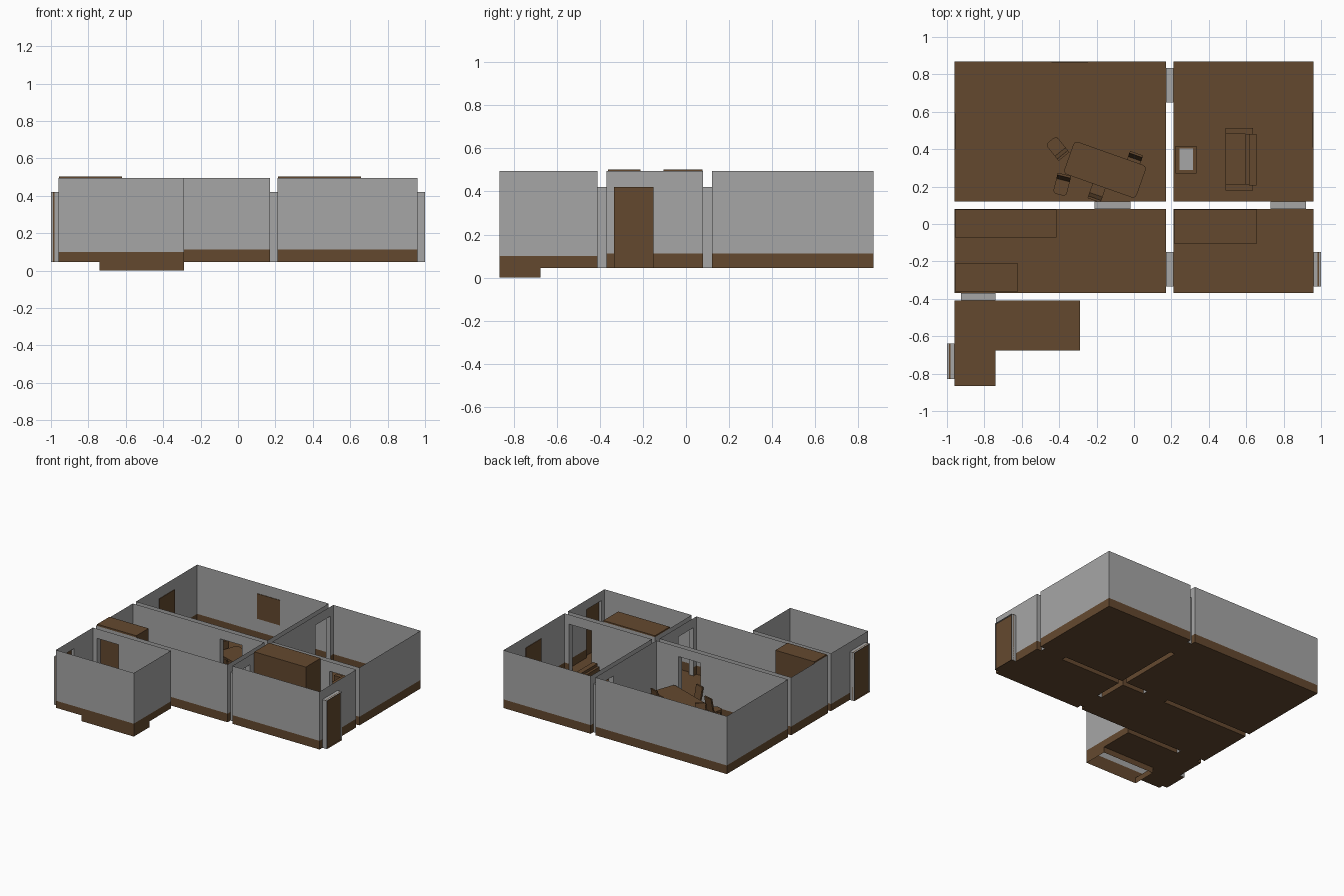
import bpy, bmesh, math
from mathutils import Matrix, Vector

if "Cube" in bpy.data.objects:
    bpy.data.objects.remove(bpy.data.objects["Cube"])

FLOOR, SKIRT, DOOR, TOP = 0.045, 0.112, 0.42, 0.494


def material(name, col):
    m = bpy.data.materials.new(name)
    m.diffuse_color = (*col, 1)
    m.use_nodes = True
    m.node_tree.nodes["Principled BSDF"].inputs["Base Color"].default_value = m.diffuse_color
    return m


GREY = material("wall_grey", (0.38, 0.38, 0.38))
BROWN = material("wood_brown", (0.127, 0.066, 0.028))


def finish(name, bm):
    me = bpy.data.meshes.new(name)
    bm.to_mesh(me)
    bm.free()
    me.materials.append(GREY)
    me.materials.append(BROWN)
    ob = bpy.data.objects.new(name, me)
    bpy.context.collection.objects.link(ob)
    return ob


def quad(bm, pts, mi):
    f = bm.faces.new([bm.verts.new(p) for p in pts])
    f.material_index = mi


def add_box(bm, x0, x1, y0, y1, z0, z1, mi=1):
    size = Matrix.Diagonal((x1 - x0, y1 - y0, z1 - z0, 1))
    place = Matrix.Translation(((x0 + x1) / 2, (y0 + y1) / 2, (z0 + z1) / 2))
    r = bmesh.ops.create_cube(bm, size=1, matrix=place @ size)
    for f in {f for v in r["verts"] for f in v.link_faces}:
        f.material_index = mi


def box(name, *dims, mi=1):
    bm = bmesh.new()
    add_box(bm, *dims, mi)
    return finish(name, bm)


def wall(bm, a, b, doors, skirt):
    """Thin wall from a to b with a brown skirting and door gaps."""
    a, b = Vector(a), Vector(b)
    axis = 0 if abs(b.x - a.x) > abs(b.y - a.y) else 1
    cuts = sorted([a[axis], b[axis]] + [t for d in doors for t in d])
    if b[axis] < a[axis]:
        cuts.reverse()
    for s, e in zip(cuts, cuts[1:]):
        p, q = a.copy(), a.copy()
        p[axis], q[axis] = s, e
        gap = any(d[0] < (s + e) / 2 < d[1] for d in doors)
        rows = [(DOOR, TOP, 0)] if gap else [(FLOOR, skirt, 1), (skirt, TOP, 0)]
        for lo, hi, mi in rows:
            quad(bm, [(*p, lo), (*q, lo), (*q, hi), (*p, hi)], mi)


def room(name, x0, x1, y0, y1, front=(), right=(), back=(), left=(), skirt=SKIRT, floor=True):
    bm = bmesh.new()
    wall(bm, (x0, y0), (x1, y0), front, skirt)
    wall(bm, (x1, y0), (x1, y1), right, skirt)
    wall(bm, (x1, y1), (x0, y1), back, skirt)
    wall(bm, (x0, y1), (x0, y0), left, skirt)
    finish(name + "_walls", bm)
    if floor:
        bm = bmesh.new()
        quad(bm, [(x0, y0, FLOOR), (x1, y0, FLOOR), (x1, y1, FLOOR), (x0, y1, FLOOR)], 1)
        finish(name + "_floor", bm)


# Rooms with their door gaps
AC, BD, EC = (-0.21, -0.02), (0.73, 0.92), (-0.925, -0.74)
AB, CD, EX = (0.65, 0.835), (-0.335, -0.15), (-0.83, -0.64)
room("dining_room", -0.96, 0.17, 0.12, 0.87, front=[AC], right=[AB])
room("lounge", 0.21, 0.96, 0.12, 0.87, front=[BD], left=[AB])
room("kitchen", -0.96, 0.17, -0.37, 0.08, front=[EC], right=[CD], back=[AC])
room("hall", 0.21, 0.96, -0.37, 0.08, right=[CD], back=[BD], left=[CD])
room("stair_room", -0.96, -0.29, -0.865, -0.41, back=[EC], left=[EX], skirt=0.1, floor=False)

# L-shaped floor round the stairwell, and the stairwell sides
bm = bmesh.new()
quad(bm, [(x, y, FLOOR) for x, y in ((-0.96, -0.865), (-0.74, -0.865), (-0.74, -0.675),
                                     (-0.29, -0.675), (-0.29, -0.41), (-0.96, -0.41))], 1)
finish("stair_room_floor", bm)
bm = bmesh.new()
ring = [(-0.74, -0.865), (-0.29, -0.865), (-0.29, -0.675), (-0.74, -0.675)]
for p, q in zip(ring, ring[1:] + ring[:1]):
    quad(bm, [(*p, 0), (*q, 0), (*q, FLOOR), (*p, FLOOR)], 1)
finish("stairwell_sides", bm)


# Door tunnels: grey jambs and lintel, brown sill
def tunnel(name, span, g0, g1, along_x):
    bm = bmesh.new()
    P = (lambda t, g, z: (t, g, z)) if along_x else (lambda t, g, z: (g, t, z))
    t0, t1 = span
    for t in span:
        quad(bm, [P(t, g0, FLOOR), P(t, g1, FLOOR), P(t, g1, DOOR), P(t, g0, DOOR)], 0)
    for z, mi in ((DOOR, 0), (FLOOR, 1)):
        quad(bm, [P(t0, g0, z), P(t1, g0, z), P(t1, g1, z), P(t0, g1, z)], mi)
    finish(name, bm)


tunnel("dining_kitchen_doorway", AC, 0.08, 0.12, True)
tunnel("lounge_hall_doorway", BD, 0.08, 0.12, True)
tunnel("kitchen_stair_doorway", EC, -0.41, -0.37, True)
tunnel("dining_lounge_doorway", AB, 0.17, 0.21, False)
tunnel("kitchen_hall_doorway", CD, 0.17, 0.21, False)
tunnel("front_door_frame", CD, 0.96, 1.0, False)
tunnel("side_door_frame", EX, -1.0, -0.96, False)

# Outside doors
box("front_door", 0.982, 0.988, *CD, FLOOR, DOOR)
box("side_door", -0.988, -0.982, *EX, FLOOR, DOOR)

# Pictures on the inner walls
box("back_wall_picture", -0.44, -0.245, 0.864, 0.868, 0.215, 0.41)
box("left_wall_picture", -0.958, -0.954, 0.4, 0.59, 0.215, 0.41)
box("right_wall_picture", 0.954, 0.958, 0.41, 0.6, 0.215, 0.41)

# Tall cupboards and counter
box("kitchen_cupboard", -0.957, -0.62, -0.362, -0.212, FLOOR, 0.503)
box("hall_cupboard", 0.213, 0.657, -0.105, 0.077, FLOOR, 0.503)
box("kitchen_counter", -0.957, -0.415, -0.072, 0.077, FLOOR, 0.22)

# Sofa
bm = bmesh.new()
add_box(bm, 0.49, 0.6, 0.21, 0.48, FLOOR, 0.13)
add_box(bm, 0.595, 0.615, 0.21, 0.48, FLOOR, 0.21)
add_box(bm, 0.615, 0.655, 0.207, 0.482, FLOOR, 0.23)
for y in (0.18, 0.48):
    add_box(bm, 0.488, 0.637, y, y + 0.034, FLOOR, 0.17)
finish("sofa", bm)

# Side table with grey top
box("side_table", 0.223, 0.335, 0.27, 0.417, FLOOR, 0.16)
box("side_table_top", 0.242, 0.316, 0.288, 0.403, 0.16, 0.163, mi=0)

# Dining table, rounded corners on the top
bm = bmesh.new()
add_box(bm, -0.205, 0.205, -0.092, 0.092, 0.182, 0.2)
edges = [e for e in bm.edges if abs(e.verts[0].co.z - e.verts[1].co.z) > 0.01]
bmesh.ops.bevel(bm, geom=edges, offset=0.022, segments=3, profile=0.5, affect='EDGES')
for f in bm.faces:
    f.material_index = 1
for x in (-0.17, 0.17):
    for y in (-0.065, 0.065):
        add_box(bm, x - 0.01, x + 0.01, y - 0.01, y + 0.01, FLOOR, 0.182)
table = finish("dining_table", bm)
table.location = (-0.155, 0.29, 0)
table.rotation_euler.z = math.radians(-19.5)


# Dining chairs: seat, legs and slanted back on the local +y side
def chair(name, x, y, dx, dy):
    bm = bmesh.new()
    add_box(bm, -0.037, 0.037, -0.055, 0.05, 0.125, 0.14)
    edges = [e for e in bm.edges if e.verts[0].co.y < 0 and e.verts[1].co.y < 0
             and abs(e.verts[0].co.z - e.verts[1].co.z) > 0.01]
    bmesh.ops.bevel(bm, geom=edges, offset=0.02, segments=3, profile=0.5, affect='EDGES')
    for f in bm.faces:
        f.material_index = 1
    for lx in (-0.03, 0.03):
        for ly in (-0.04, 0.04):
            add_box(bm, lx - 0.005, lx + 0.005, ly - 0.005, ly + 0.005, FLOOR, 0.125)
    n = len(bm.verts)
    add_box(bm, -0.037, 0.037, 0.025, 0.037, 0.14, 0.25)
    bm.verts.ensure_lookup_table()
    for v in bm.verts[n:]:
        v.co.y += (v.co.z - 0.14) * 0.18
    ob = finish(name, bm)
    ob.location = (x, y, 0)
    ob.rotation_euler.z = math.atan2(dy, dx) - math.pi / 2


chair("dining_chair_1", -0.41, 0.405, 0.6, -0.75)
chair("dining_chair_2", -0.385, 0.21, 0.25, 1)
chair("dining_chair_3", -0.195, 0.18, -0.33, -0.94)
chair("dining_chair_4", -0.005, 0.325, 0.33, 0.94)
